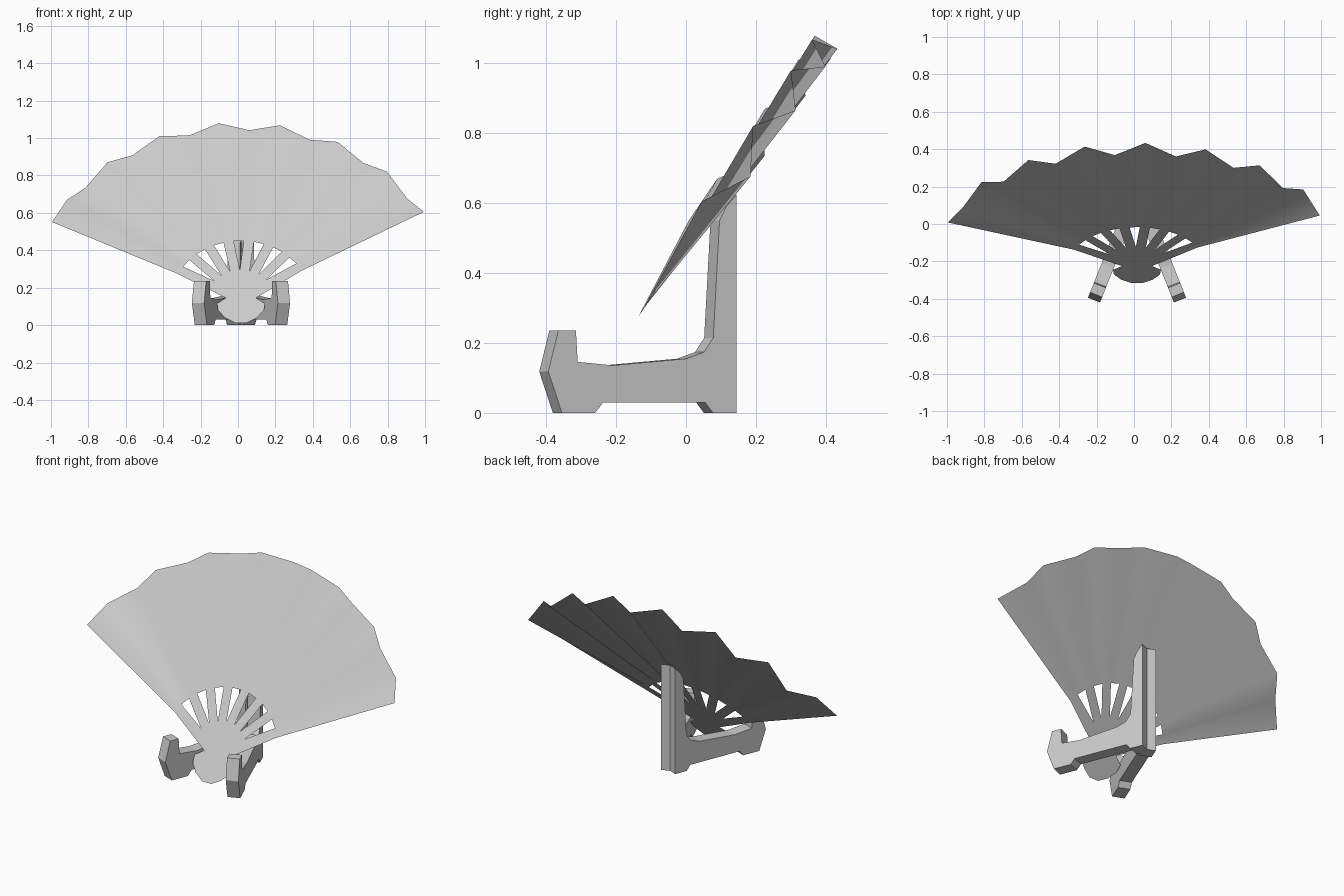
import bpy, bmesh
from math import sin, cos, radians
from mathutils import Vector

if "Cube" in bpy.data.objects:
    bpy.data.objects.remove(bpy.data.objects["Cube"])

CX = 0.016                      # symmetry plane of the stand and fan pivot


def finish(bm, name, smooth=False):
    me = bpy.data.meshes.new(name)
    bm.to_mesh(me)
    bm.free()
    for p in me.polygons:
        p.use_smooth = smooth
    ob = bpy.data.objects.new(name, me)
    bpy.context.collection.objects.link(ob)
    return ob


# Folding fan: a tilted sheet with slotted ribs and a pleated leaf
pivot = Vector((CX, -0.225, 0.145))
up = Vector((0, 0.563, 0.826))
normal = Vector((0, -0.826, 0.563))
SEG, A0, A1 = 15, 155.2, 28.6
R_TIP, R_IN, R_OUT = 0.18, 0.37, 1.113


def plane(u, v, w=0.0):
    return pivot + Vector((u, 0, 0)) + up * v + normal * w


def polar(i, r, w=0.0):
    a = radians(A0 + (A1 - A0) * i / SEG)
    return plane(r * cos(a), r * sin(a), w)


bm = bmesh.new()
inner = [bm.verts.new(polar(i, R_IN)) for i in range(SEG + 1)]
outer = [bm.verts.new(polar(i, R_OUT, 0.036 if i % 2 or i == 0 else -0.039))
         for i in range(SEG + 1)]

# pleated leaf
for i in range(SEG):
    bm.faces.new((inner[i], inner[i + 1], outer[i + 1], outer[i]))

# ribs with wedge slots between them, joined to the rounded pivot head
outline = []
for i in range(SEG + 1):
    outline.append(inner[i])
    if i % 2 and i < SEG:
        outline.append(bm.verts.new(polar(i + 0.5, R_TIP)))
head = [(0.08, 0.0), (0.128, -0.035), (0.123, -0.08), (0.085, -0.128), (0.03, -0.162)]
head += [(-u, v) for u, v in reversed(head)]
outline += [bm.verts.new(plane(u, v)) for u, v in head]
ribs = bm.faces.new(outline)
bmesh.ops.triangulate(bm, faces=[ribs])
bmesh.ops.recalc_face_normals(bm, faces=bm.faces)
bm.normal_update()
if sum((f.normal for f in bm.faces), Vector()).dot(normal) < 0:
    bmesh.ops.reverse_faces(bm, faces=bm.faces)
finish(bm, "folding_fan", smooth=True)

# Stand: two splayed L-shaped plates meeting at the rear post (y, z profile)
profile = [(-0.355, 0), (-0.26, 0), (-0.237, 0.03), (0.055, 0.03), (0.077, 0),
           (0.145, 0), (0.145, 0.625), (0.115, 0.59), (0.096, 0.55), (0.078, 0.215),
           (0.052, 0.174), (0.0, 0.155), (-0.21, 0.136), (-0.31, 0.146),
           (-0.315, 0.236), (-0.365, 0.236), (-0.394, 0.118)]
inward = Vector((-0.928, -0.371, 0)) * 0.07


def stand_leg(name, side):
    bm = bmesh.new()
    face_out, face_in = [], []
    for y, z in profile:
        p = Vector((0.263 - (y + 0.395) * 0.4, y, z))
        for ring, q in ((face_out, p), (face_in, p + inward)):
            ring.append(bm.verts.new((CX + side * q.x, q.y, q.z)))
    bm.faces.new(face_out)
    bm.faces.new(face_in[::-1])
    n = len(profile)
    for i in range(n):
        j = (i + 1) % n
        bm.faces.new((face_out[j], face_out[i], face_in[i], face_in[j]))
    bmesh.ops.recalc_face_normals(bm, faces=bm.faces)
    return finish(bm, name)


stand_leg("stand_leg_right", 1)
stand_leg("stand_leg_left", -1)
